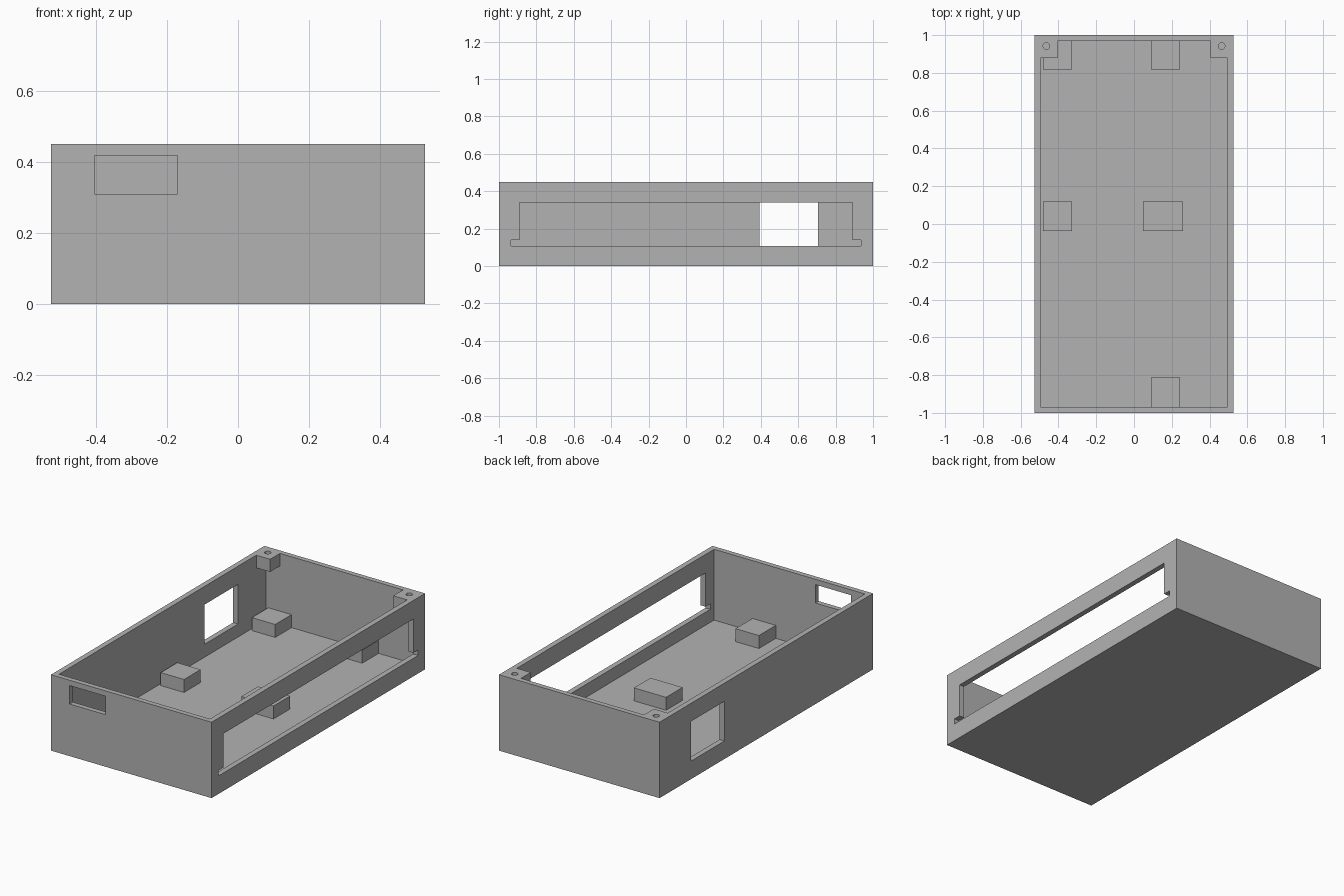
import bpy, bmesh
from mathutils import Matrix

if "Cube" in bpy.data.objects:
    bpy.data.objects.remove(bpy.data.objects["Cube"])

grey = bpy.data.materials.new("plain grey")
grey.use_nodes = True
grey.diffuse_color = (0.45, 0.45, 0.45, 1)
grey.node_tree.nodes["Principled BSDF"].inputs["Base Color"].default_value = (0.45, 0.45, 0.45, 1)


def finish(name, bm):
    mesh = bpy.data.meshes.new(name)
    bm.to_mesh(mesh)
    bm.free()
    mesh.materials.append(grey)
    obj = bpy.data.objects.new(name, mesh)
    bpy.context.collection.objects.link(obj)
    return obj


def box(name, xs, ys, zs):
    """Box spanning the given ranges."""
    bm = bmesh.new()
    bmesh.ops.create_cube(bm, size=1)
    for v in bm.verts:
        v.co = [r[0] if c < 0 else r[1] for c, r in zip(v.co, (xs, ys, zs))]
    return finish(name, bm)


def cylinder(name, x, y, z, radius, height):
    bm = bmesh.new()
    bmesh.ops.create_cone(bm, cap_ends=True, segments=32, radius1=radius, radius2=radius,
                          depth=height, matrix=Matrix.Translation((x, y, z)))
    return finish(name, bm)


def side_prism(name, outline, x0, x1):
    """Extrude a (y, z) outline along x."""
    bm = bmesh.new()
    face = bm.faces.new([bm.verts.new((x0, y, z)) for y, z in outline])
    ext = bmesh.ops.extrude_face_region(bm, geom=[face])
    moved = [g for g in ext["geom"] if isinstance(g, bmesh.types.BMVert)]
    bmesh.ops.translate(bm, vec=(x1 - x0, 0, 0), verts=moved)
    bmesh.ops.recalc_face_normals(bm, faces=bm.faces)
    return finish(name, bm)


def cut(target, cutter):
    """Subtract the cutter and discard it."""
    cutter.hide_render = True
    mod = target.modifiers.new("cut", "BOOLEAN")
    mod.operation = "DIFFERENCE"
    mod.solver = "EXACT"
    mod.object = cutter
    bpy.context.view_layer.objects.active = target
    bpy.ops.object.modifier_apply(modifier=mod.name)
    bpy.data.objects.remove(cutter)


W, L, H = 0.527, 1.0, 0.45      # outer half width, half length, height
IW, IL, FLOOR = 0.495, 0.97, 0.03  # inner half width, half length, floor top

# Open tray
tray = box("tray", (-W, W), (-L, L), (0, H))
cut(tray, box("cavity_cutter", (-IW, IW), (-IL, IL), (FLOOR, 1)))

# Long side slot with widened foot
half = [(0.935, 0.107), (0.935, 0.14), (0.89, 0.14), (0.89, 0.34)]
outline = half + [(-y, z) for y, z in reversed(half)]
cut(tray, side_prism("slot_cutter", outline, 0.45, 0.6))

# Window in the opposite wall and small opening in the front
cut(tray, box("window_cutter", (-0.6, -0.45), (0.393, 0.707), (0.107, 0.342)))
cut(tray, box("front_cutter", (-0.404, -0.17), (-1.1, -0.9), (0.309, 0.418)))

# Support pads on the floor
pads = {
    "back_right_pad": ((-0.481, -0.328), (0.817, IL)),
    "back_left_pad": ((0.09, 0.243), (0.817, IL)),
    "middle_right_pad": ((-0.481, -0.328), (-0.037, 0.118)),
    "middle_left_pad": ((0.048, 0.259), (-0.037, 0.118)),
    "front_pad": ((0.09, 0.243), (-IL, -0.812)),
}
for name, (xs, ys) in pads.items():
    box(name, xs, ys, (FLOOR, 0.107))

# Screw bosses hanging in the back corners
for side, sign in (("left", 1), ("right", -1)):
    boss = box(side + "_screw_boss", sorted((sign * IW, sign * 0.404)), (0.878, IL), (0.375, H))
    cut(boss, cylinder("hole_cutter", sign * 0.464, 0.942, 0.41, 0.0175, 0.2))
